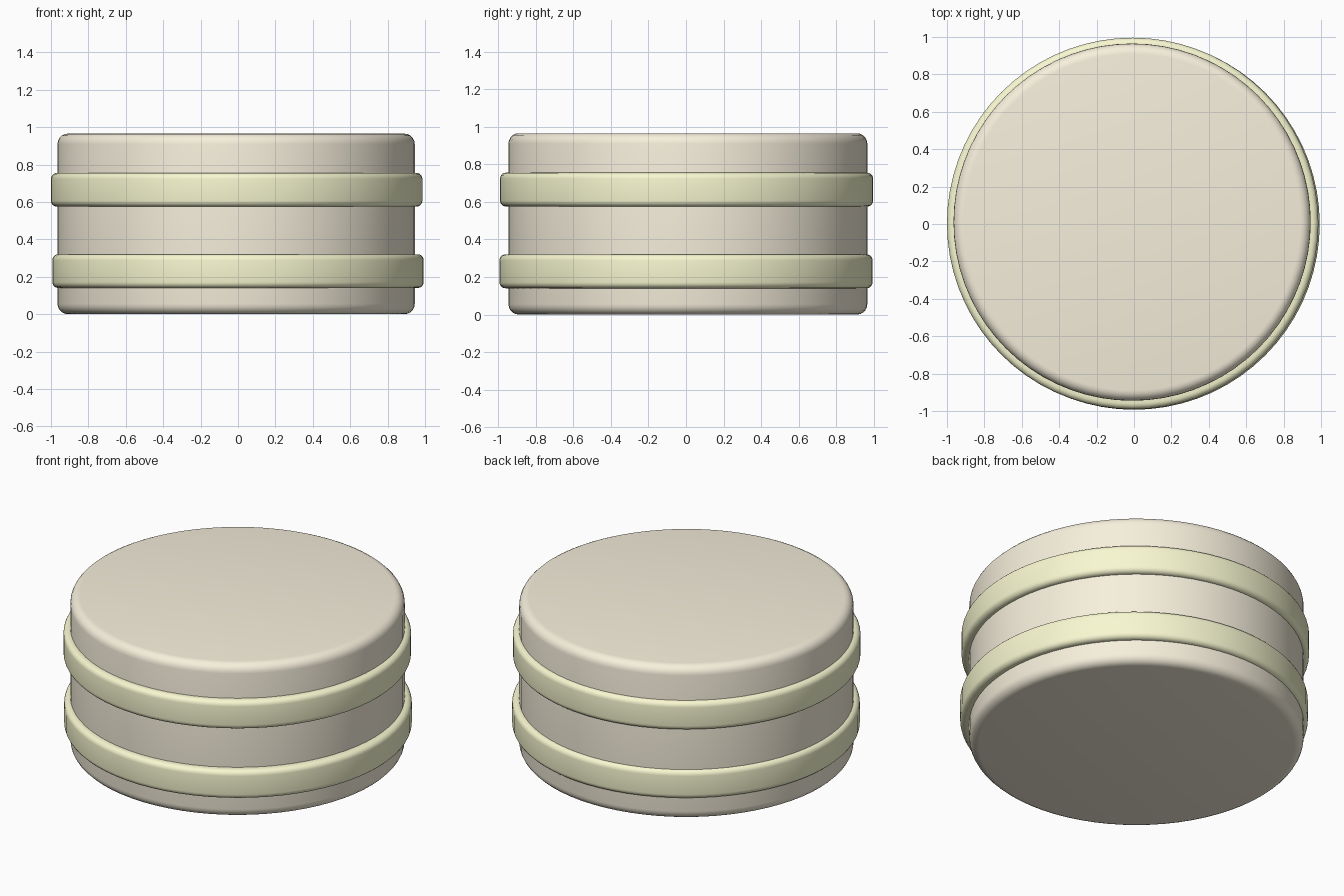
import bpy, bmesh, math

if "Cube" in bpy.data.objects:
    bpy.data.objects.remove(bpy.data.objects["Cube"])

SEGMENTS = 72


def material(name, rgb):
    m = bpy.data.materials.new(name)
    m.diffuse_color = (*rgb, 1)
    m.use_nodes = True
    m.node_tree.nodes["Principled BSDF"].inputs["Base Color"].default_value = m.diffuse_color
    return m


def corner(r, z, radius, start, steps=5):
    """Quarter arc around (r, z), counter-clockwise from the start angle in degrees."""
    angles = [math.radians(start + 90 * i / steps) for i in range(steps + 1)]
    return [(r + radius * math.cos(a), z + radius * math.sin(a)) for a in angles]


def lathe(name, profile, centre, mat, closed=False):
    bm = bmesh.new()
    rings = []
    for r, z in profile:
        rings.append([bm.verts.new((r * math.cos(2 * math.pi * i / SEGMENTS),
                                    r * math.sin(2 * math.pi * i / SEGMENTS), z))
                      for i in range(SEGMENTS)])
    pairs = list(zip(rings, rings[1:]))
    if closed:
        pairs.append((rings[-1], rings[0]))
    else:
        bm.faces.new(rings[0])
        bm.faces.new(rings[-1])
    for a, b in pairs:
        for i in range(SEGMENTS):
            j = (i + 1) % SEGMENTS
            bm.faces.new((a[i], a[j], b[j], b[i]))
    bmesh.ops.recalc_face_normals(bm, faces=bm.faces)
    mesh = bpy.data.meshes.new(name)
    bm.to_mesh(mesh)
    bm.free()
    mesh.materials.append(mat)
    obj = bpy.data.objects.new(name, mesh)
    obj.location = (*centre, 0)
    bpy.context.collection.objects.link(obj)
    bpy.ops.object.select_all(action='DESELECT')
    obj.select_set(True)
    bpy.context.view_layer.objects.active = obj
    bpy.ops.object.shade_smooth_by_angle(angle=math.radians(35))
    return obj


tan = material("tan", (0.93, 0.87, 0.72))
yellow = material("pale_yellow", (0.94, 0.94, 0.64))

# Drum body with rounded rims
R, TOP, B = 0.955, 0.965, 0.055
lathe("drum_body",
      corner(R - B, B, B, -90) + corner(R - B, TOP - B, B, 0),
      (-0.01, 0.01), tan)

# Two raised hoops with rounded outer edges
OUT, INNER, E = 0.993, 0.93, 0.032
for name, low, high, centre in (("lower_hoop", 0.14, 0.32, (0.0, 0.0)),
                                ("upper_hoop", 0.575, 0.755, (-0.007, 0.003))):
    profile = ([(INNER, low)] + corner(OUT - E, low + E, E, -90)
               + corner(OUT - E, high - E, E, 0) + [(INNER, high)])
    lathe(name, profile, centre, yellow, closed=True)
